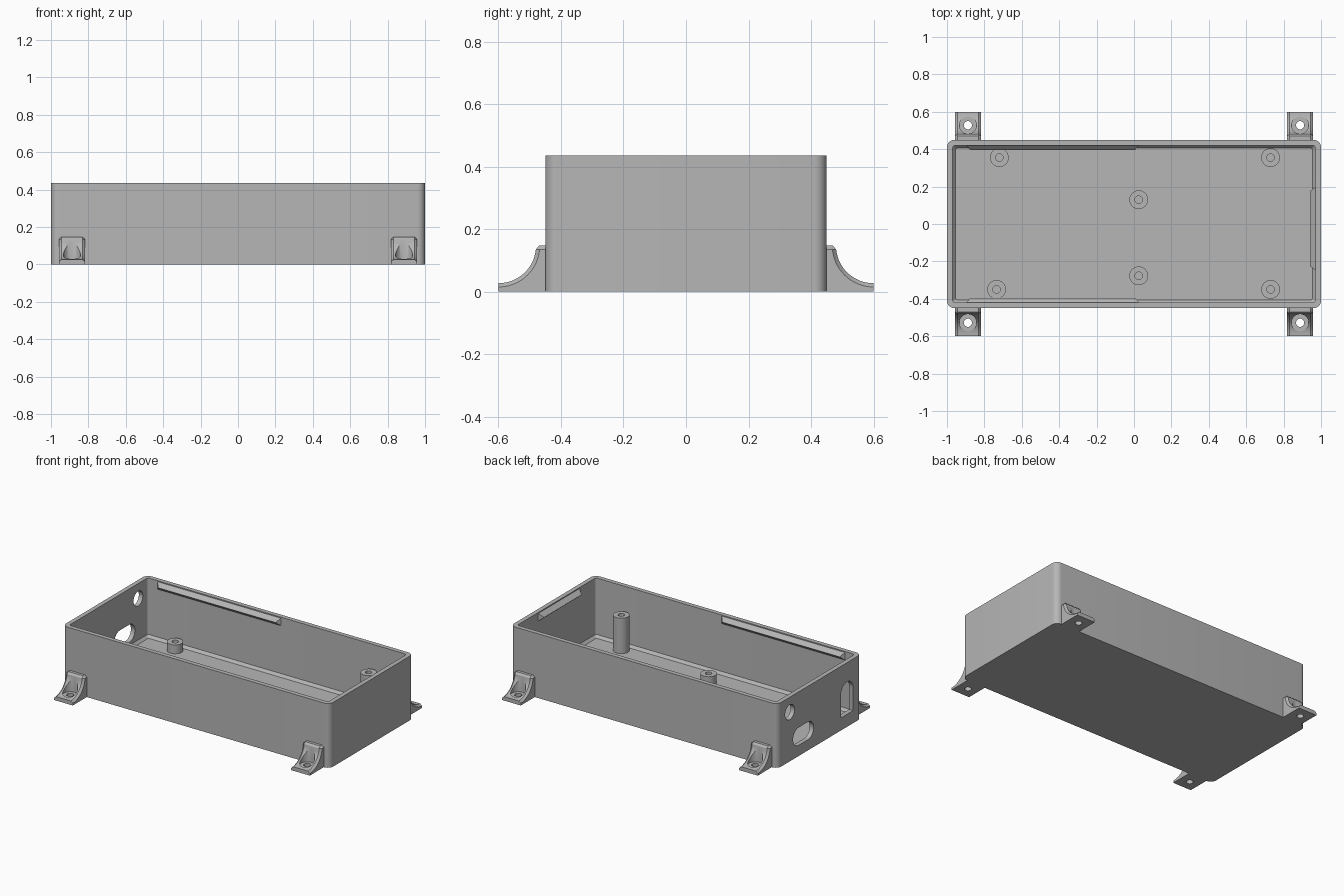
import bpy
import bmesh
from math import sin, cos, pi
from mathutils import Matrix, Vector

cube = bpy.data.objects.get("Cube")
if cube:
    bpy.data.objects.remove(cube, do_unlink=True)

grey = bpy.data.materials.new("grey plastic")
GREY = (0.47, 0.47, 0.47, 1)
grey.diffuse_color = GREY
grey.use_nodes = True
grey.node_tree.nodes["Principled BSDF"].inputs["Base Color"].default_value = GREY

HEIGHT, FLOOR = 0.435, 0.035
WALL_X, WALL_Y = 0.97, 0.42


def loft(name, rings, closed=False):
    """Skin matching rings; cap the ends, or join last to first when closed."""
    bm = bmesh.new()
    loops = [[bm.verts.new(p) for p in ring] for ring in rings]
    pairs = list(zip(loops, loops[1:]))
    if closed:
        pairs.append((loops[-1], loops[0]))
    else:
        bm.faces.new(loops[0])
        bm.faces.new(loops[-1])
    for a, b in pairs:
        n = len(a)
        for i in range(n):
            j = (i + 1) % n
            bm.faces.new((a[i], a[j], b[j], b[i]))
    bmesh.ops.recalc_face_normals(bm, faces=bm.faces)
    mesh = bpy.data.meshes.new(name)
    bm.to_mesh(mesh)
    bm.free()
    mesh.materials.append(grey)
    obj = bpy.data.objects.new(name, mesh)
    bpy.context.collection.objects.link(obj)
    return obj


def activate(obj):
    bpy.ops.object.select_all(action='DESELECT')
    obj.select_set(True)
    bpy.context.view_layer.objects.active = obj


def smooth(obj):
    activate(obj)
    bpy.ops.object.shade_smooth_by_angle(angle=pi / 6)


def cut(obj, cutters):
    activate(obj)
    for cutter in cutters:
        cutter.hide_render = True
        mod = obj.modifiers.new("cut", 'BOOLEAN')
        mod.operation, mod.solver, mod.object = 'DIFFERENCE', 'EXACT', cutter
        bpy.ops.object.modifier_apply(modifier=mod.name)
        bpy.data.objects.remove(cutter, do_unlink=True)


def rounded(hx, hy, r, steps=8):
    """Outline of a rectangle with rounded corners."""
    pts = []
    for k, (sx, sy) in enumerate(((1, 1), (-1, 1), (-1, -1), (1, -1))):
        for i in range(steps + 1):
            a = (k + i / steps) * pi / 2
            pts.append((sx * (hx - r) + r * cos(a), sy * (hy - r) + r * sin(a)))
    return pts


def circle(x, y, r, z, n=40):
    return [(x + r * cos(2 * pi * i / n), y + r * sin(2 * pi * i / n), z) for i in range(n)]


# Open box with a chamfer around the floor
levels = [(1, 0.45, 0.04, 0), (1, 0.45, 0.04, HEIGHT),
          (WALL_X, WALL_Y, 0.015, HEIGHT), (WALL_X, WALL_Y, 0.015, FLOOR + 0.018),
          (WALL_X - 0.015, WALL_Y - 0.015, 0.008, FLOOR)]
box = loft("box", [[(x, y, z) for x, y in rounded(hx, hy, r)] for hx, hy, r, z in levels])


# Connector openings through the left-hand end wall
def end_cutter(outline):
    return loft("end_cutter", [[(x, y, z) for y, z in outline] for x in (-1.1, -0.9)])


def pill(cy, cz, hy, hz, r):
    return [(cy + y, cz + z) for y, z in rounded(hy, hz, r, 12)]


arch = [(-0.36, 0.085), (-0.23, 0.085)]
arch += [(-0.295 + 0.065 * cos(i * pi / 20), 0.24 + 0.065 * sin(i * pi / 20)) for i in range(21)]
cut(box, [end_cutter(pill(0.317, 0.333, 0.05, 0.05, 0.0499)),
          end_cutter(pill(0.172, 0.133, 0.11, 0.06, 0.0599)),
          end_cutter(arch)])
smooth(box)

# Hollow screw posts on the floor
posts = [(-0.72, 0.355, 0.095), (-0.735, -0.35, 0.095), (0.025, 0.13, 0.095),
         (0.025, -0.277, 0.095), (0.73, 0.355, 0.275), (0.73, -0.35, 0.275)]
for x, y, top in posts:
    base = FLOOR - 0.005
    post = loft("screw_post", [circle(x, y, 0.05, base), circle(x, y, 0.05, top),
                               circle(x, y, 0.02, top), circle(x, y, 0.02, base)], closed=True)
    smooth(post)


# Snap ridges just inside the rim, tapering at both ends
def ridge(name, length, depth, place):
    rings = []
    for end in (-1, 1):
        h = end * length / 2
        rings.append([(h, -0.004, HEIGHT - 0.003), (h - end * 0.025, depth, 0.402),
                      (h, -0.004, 0.373)])
    obj = loft(name, rings)
    obj.data.transform(place)


ridge("front_ridge", 0.93, 0.025, Matrix.Translation((-0.435, -WALL_Y, 0)))
ridge("back_ridge", 0.93, 0.025,
      Matrix.Translation((-0.435, WALL_Y, 0)) @ Matrix.Rotation(pi, 4, 'Z'))
ridge("end_ridge", 0.45, 0.03,
      Matrix.Translation((WALL_X, -0.025, 0)) @ Matrix.Rotation(pi / 2, 4, 'Z'))


# Mounting feet with a concave slope, softened sides and a recessed screw hole
def foot_profile(inset):
    top, r = 0.147 - inset, 0.12 + inset
    pts = [(0.43, 0), (0.43, top), (0.47 - inset, top)]
    for i in range(1, 17):
        a = pi + i / 16 * pi / 2
        pts.append((0.6 + r * cos(a), 0.147 + r * sin(a)))
    return pts + [(0.6, 0)]


for sx in (-1, 1):
    for sy in (-1, 1):
        cx, cy = sx * 0.888, 0.528
        sections = [(-0.07, 0.012), (-0.056, 0), (0.056, 0), (0.07, 0.012)]
        foot = loft("mounting_foot", [[(cx + dx, y, z) for y, z in foot_profile(inset)]
                                      for dx, inset in sections])
        cut(foot, [loft("bore", [circle(cx, cy, 0.046, z) for z in (0.026, 0.3)]),
                   loft("hole", [circle(cx, cy, 0.022, z) for z in (-0.1, 0.2)])])
        if sy < 0:
            foot.data.transform(Matrix.Diagonal(Vector((1, -1, 1, 1))))
            foot.data.flip_normals()
        smooth(foot)
